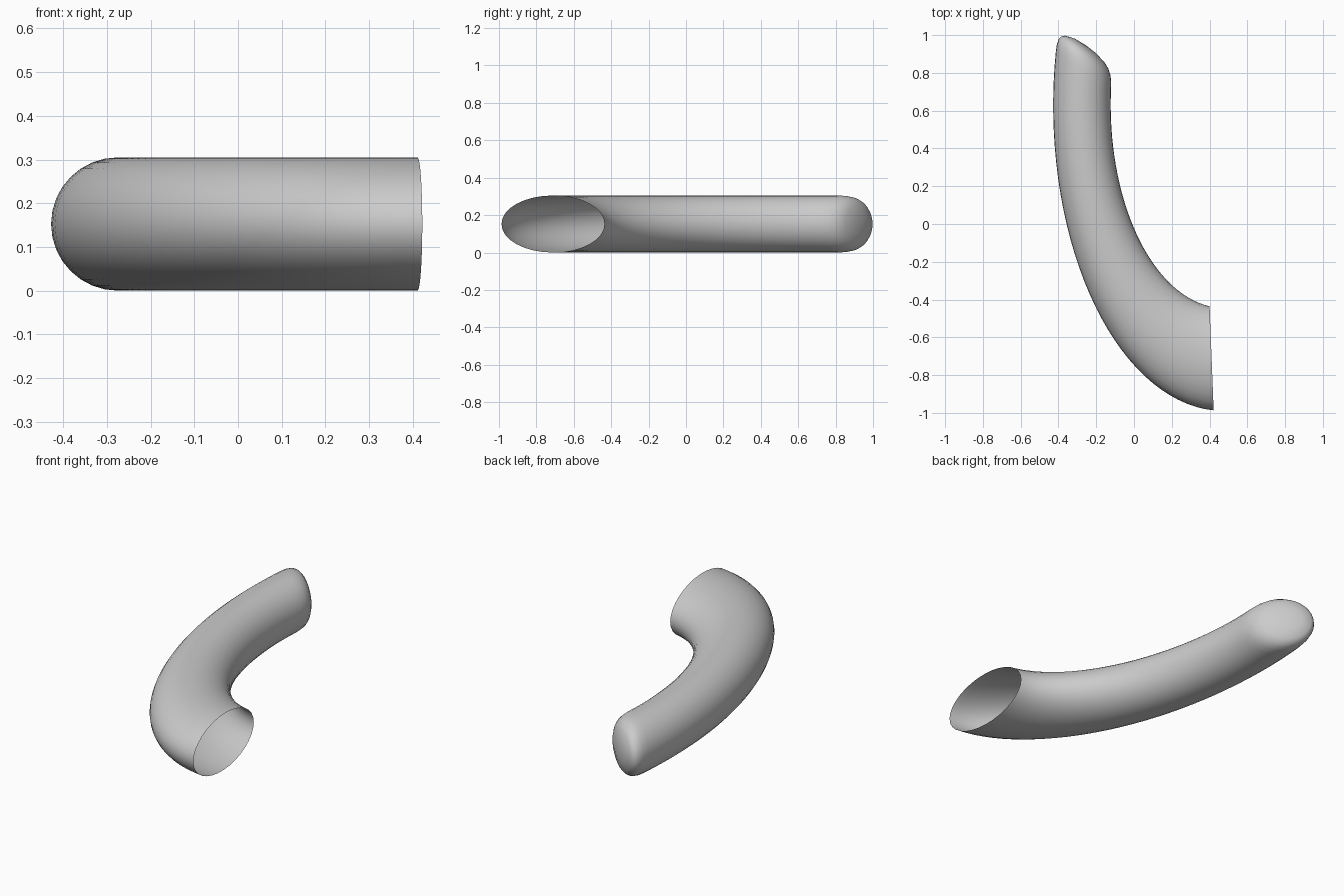
import bpy, bmesh
from math import sin, cos, pi, radians

if "Cube" in bpy.data.objects:
    bpy.data.objects.remove(bpy.data.objects["Cube"])

SIDES, STEPS = 32, 32
CX, CY, R, TUBE = 0.475, 0.35, 0.75, 0.1525   # bend centre, bend radius, pipe radius
STRETCH = 1.79                                # whole bend is stretched along y
START, END = radians(-85.1), radians(8)


def place(phi, r, a, t, shear):
    """Point on a ring: angle along bend, ring radius, angle round ring, tangential offset."""
    n, z = r * cos(a), r * sin(a)
    t += shear * n
    x = CX - (R + n) * cos(phi) + t * sin(phi)
    y = CY + (R + n) * sin(phi) + t * cos(phi)
    return (x, y * STRETCH, TUBE + z)


bm = bmesh.new()
rings = []


def add_ring(phi, r, t, shear):
    ring = [bm.verts.new(place(phi, r, 2 * pi * i / SIDES, t, shear)) for i in range(SIDES)]
    if rings:
        prev = rings[-1]
        for i in range(SIDES):
            j = (i + 1) % SIDES
            bm.faces.new((prev[i], prev[j], ring[j], ring[i]))
    rings.append(ring)


# Bent pipe wall, open at the front end, both ends cut slightly oblique
for k in range(STEPS + 1):
    f = k / STEPS
    add_ring(START + (END - START) * f, TUBE, 0, -0.157 + 0.387 * f)

# Soft rounded closed end
for r, t in [(0.150, 0.022), (0.143, 0.040), (0.130, 0.053), (0.110, 0.063), (0.060, 0.073)]:
    add_ring(END, r, t, 0.23)
tip = bm.verts.new(place(END, 0, 0, 0.076, 0))
for i in range(SIDES):
    bm.faces.new((rings[-1][i], rings[-1][(i + 1) % SIDES], tip))

bmesh.ops.recalc_face_normals(bm, faces=bm.faces)
# Outward check on the tip face
bm.normal_update()
if tip.normal.y < 0:
    bmesh.ops.reverse_faces(bm, faces=bm.faces)

mesh = bpy.data.meshes.new("bent_pipe")
bm.to_mesh(mesh)
bm.free()
pipe = bpy.data.objects.new("bent_pipe", mesh)
bpy.context.collection.objects.link(pipe)
for p in mesh.polygons:
    p.use_smooth = True
